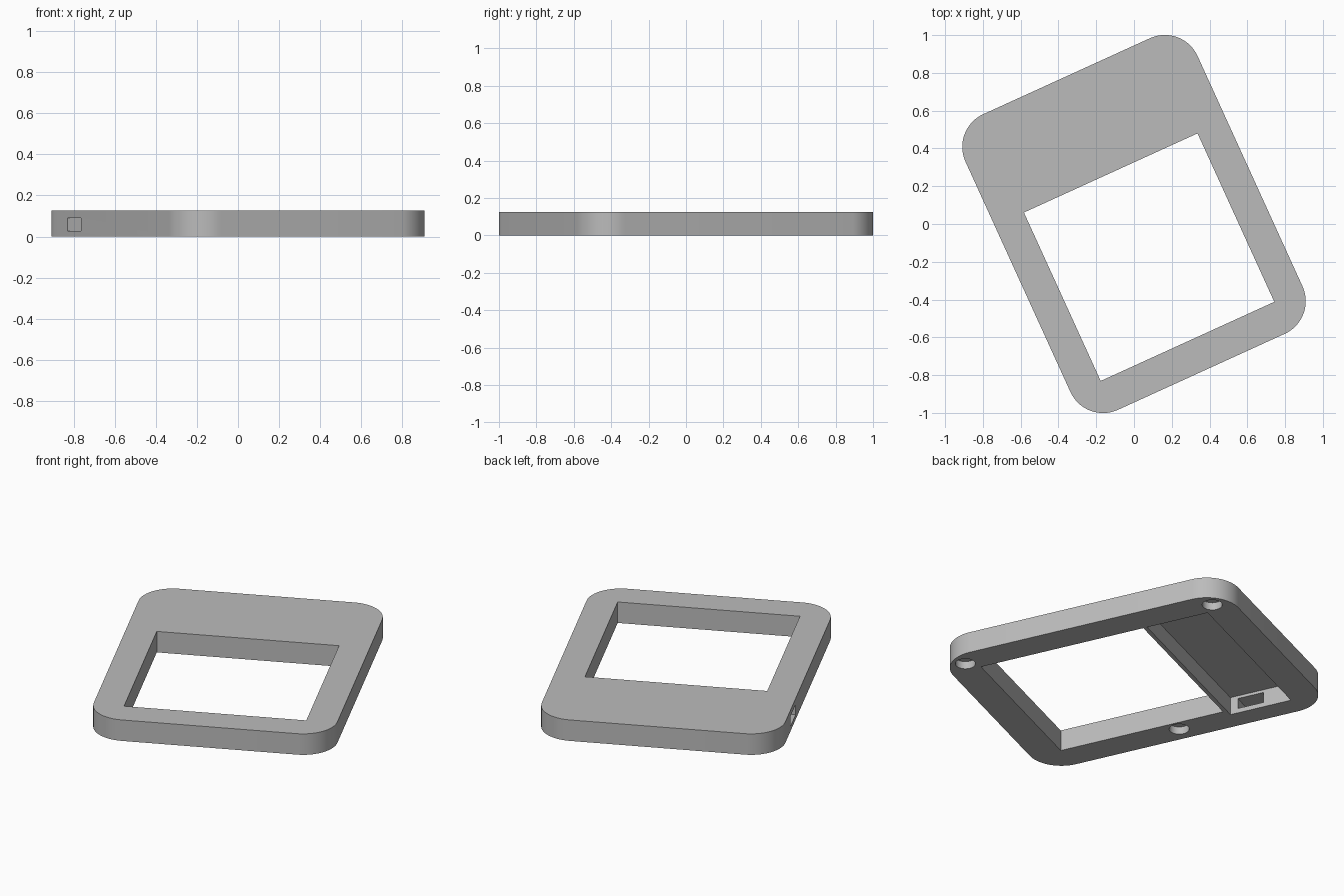
import bpy, bmesh, math
from mathutils import Matrix

if "Cube" in bpy.data.objects:
    bpy.data.objects.remove(bpy.data.objects["Cube"])

TURN = math.radians(24.5)   # the whole frame is turned on the ground
THICK = 0.126
HALF_W, HALF_L, RADIUS = 0.675, 0.86, 0.19

grey = bpy.data.materials.new("plain grey")
grey.use_nodes = True
grey.diffuse_color = (0.5, 0.5, 0.5, 1)
grey.node_tree.nodes["Principled BSDF"].inputs["Base Color"].default_value = (0.5, 0.5, 0.5, 1)


def make(name, bm):
    mesh = bpy.data.meshes.new(name)
    bm.to_mesh(mesh)
    bm.free()
    mesh.materials.append(grey)
    obj = bpy.data.objects.new(name, mesh)
    bpy.context.collection.objects.link(obj)
    return obj


def box(name, x, y, z, corner=0):
    """Box from three (low, high) ranges, with optional rounded upright edges."""
    bm = bmesh.new()
    bmesh.ops.create_cube(bm, size=1)
    for v in bm.verts:
        v.co = [lo + (c + 0.5) * (hi - lo) for c, (lo, hi) in zip(v.co, (x, y, z))]
    if corner:
        upright = [e for e in bm.edges if abs(e.verts[0].co.z - e.verts[1].co.z) > 0.01]
        bmesh.ops.bevel(bm, geom=upright, offset=corner, segments=16,
                        profile=0.5, affect='EDGES')
    return make(name, bm)


def peg(name, x, y, radius, depth):
    bm = bmesh.new()
    bmesh.ops.create_cone(bm, cap_ends=True, segments=32, radius1=radius, radius2=radius,
                          depth=2 * depth, matrix=Matrix.Translation((x, y, 0)))
    return make(name, bm)


# Rounded plate
frame = box("display_frame", (-HALF_W, HALF_W), (-HALF_L, HALF_L), (0, THICK), RADIUS)

# Window, underside pocket, side port, and blind screw holes
cutters = [
    box("window_cutter", (-0.505, 0.505), (-0.683, 0.297), (-0.1, 0.3)),
    box("pocket_cutter", (-0.55, 0.505), (0.32, 0.685), (-0.1, 0.107)),
    box("port_cutter", (-0.8, -0.5), (0.364, 0.52), (0.028, 0.09)),
]
for x, y in ((0.572, 0.745), (0.572, -0.745), (-0.572, 0)):
    cutters.append(peg("screw_hole_cutter", x, y, 0.055, 0.045))

bpy.context.view_layer.objects.active = frame
for cutter in cutters:
    cutter.hide_render = True
    mod = frame.modifiers.new("cut", 'BOOLEAN')
    mod.operation = 'DIFFERENCE'
    mod.solver = 'EXACT'
    mod.object = cutter
    bpy.ops.object.modifier_apply(modifier=mod.name)
    bpy.data.objects.remove(cutter)

# Turn into place and shade the round corners smooth
frame.data.transform(Matrix.Rotation(TURN, 4, 'Z'))
bpy.ops.object.select_all(action='DESELECT')
frame.select_set(True)
bpy.ops.object.shade_smooth_by_angle(angle=math.radians(30))
